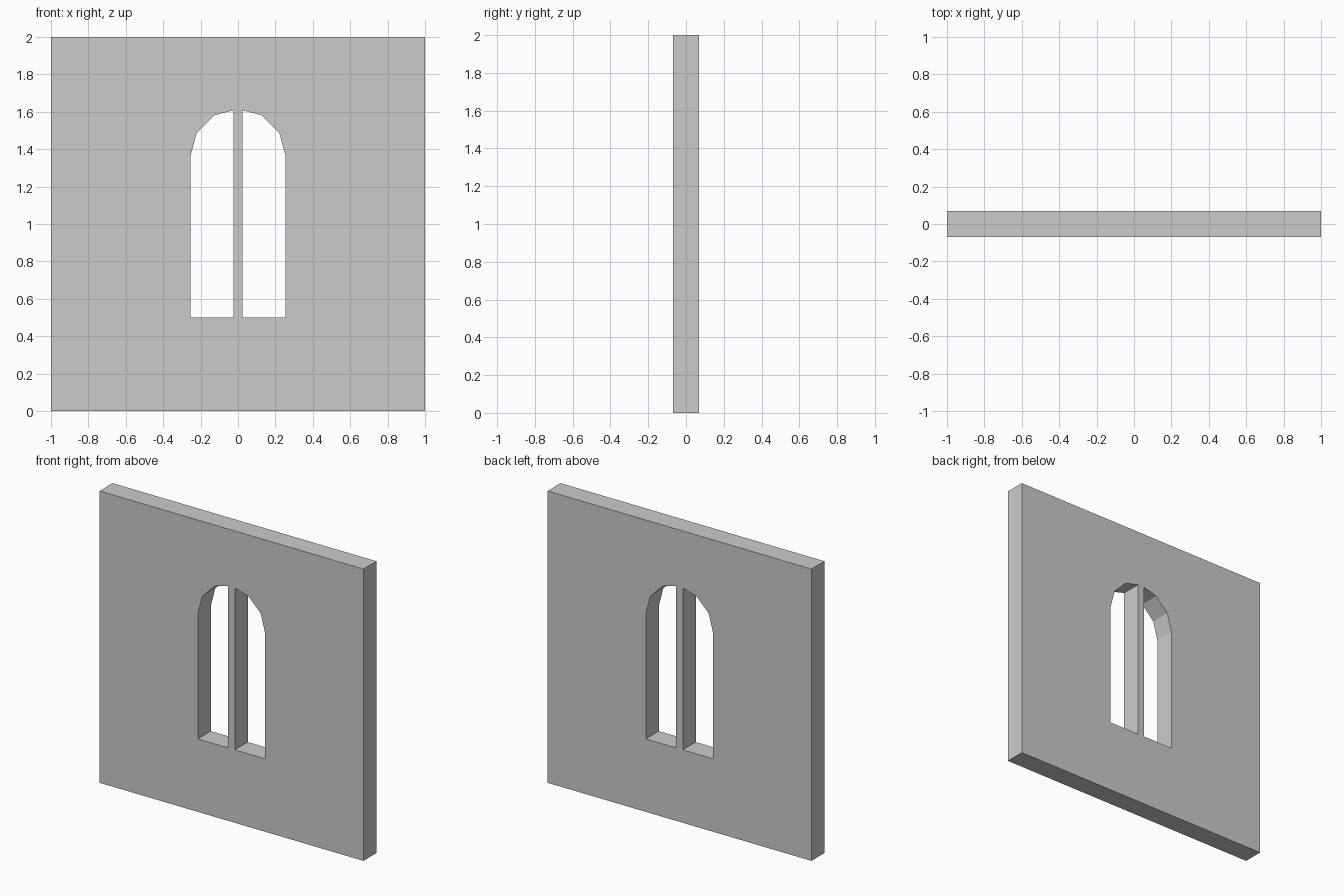
import bpy, bmesh
from math import cos, sin, radians
from mathutils import Matrix

if "Cube" in bpy.data.objects:
    bpy.data.objects.remove(bpy.data.objects["Cube"])

HALF_DEPTH = 0.07
R, SPRING, SILL, MULLION = 0.255, 1.36, 0.5, 0.025

# Right-hand light: faceted half arch cut off by the central mullion
arch = [(R * cos(radians(a)), SPRING + R * sin(radians(a))) for a in (0, 30, 60)]
t = MULLION / arch[-1][0]
mullion_top = (SPRING + R) * (1 - t) + arch[-1][1] * t
light = [(MULLION, SILL), (R, SILL)] + arch + [(MULLION, mullion_top)]
mirrored = [(-x, z) for x, z in reversed(light)]
outline = [(-1, 0), (1, 0), (1, 2), (-1, 2)]

# Wall profile with two openings, extruded to thickness
curve = bpy.data.curves.new("wall_profile", 'CURVE')
curve.dimensions = '2D'
curve.fill_mode = 'BOTH'
curve.extrude = HALF_DEPTH
for pts in (outline, light, mirrored):
    spline = curve.splines.new('POLY')
    spline.points.add(len(pts) - 1)
    for p, (x, z) in zip(spline.points, pts):
        p.co = (x, z, 0, 1)
    spline.use_cyclic_u = True

profile = bpy.data.objects.new("wall_profile", curve)
bpy.context.collection.objects.link(profile)
bpy.context.view_layer.update()
evaluated = profile.evaluated_get(bpy.context.evaluated_depsgraph_get())
mesh = bpy.data.meshes.new_from_object(evaluated)
bpy.data.objects.remove(profile)

# Weld the caps to the sides and stand the wall upright
bm = bmesh.new()
bm.from_mesh(mesh)
bmesh.ops.remove_doubles(bm, verts=bm.verts, dist=1e-4)
bmesh.ops.transform(bm, matrix=Matrix.Rotation(radians(90), 4, 'X'), verts=bm.verts)
bmesh.ops.recalc_face_normals(bm, faces=bm.faces)
for f in bm.faces:
    f.smooth = False
bm.to_mesh(mesh)
bm.free()

wall = bpy.data.objects.new("arched_window_wall", mesh)
bpy.context.collection.objects.link(wall)
